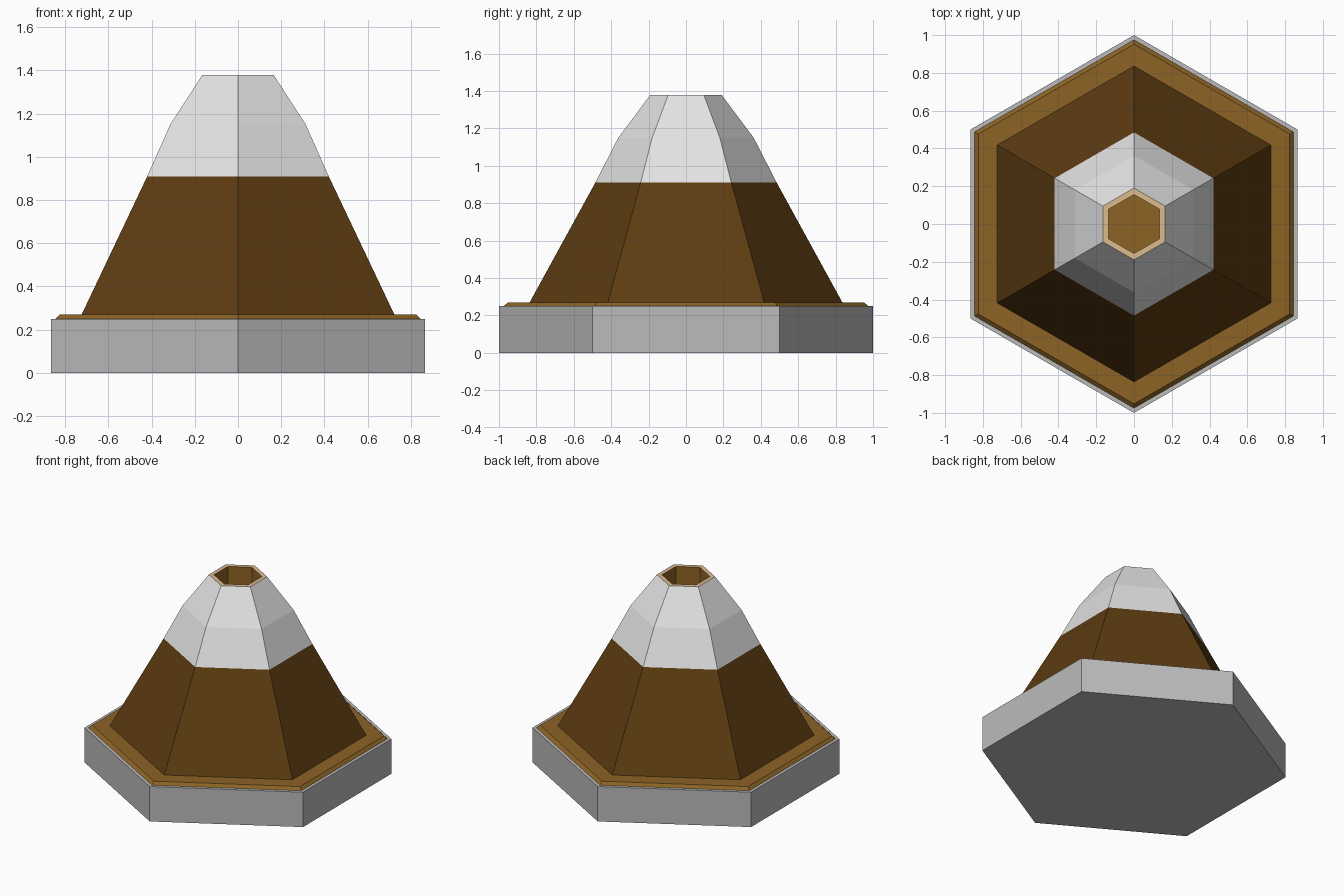
import bpy, bmesh, math

if "Cube" in bpy.data.objects:
    bpy.data.objects.remove(bpy.data.objects["Cube"])


def material(name, rgb):
    """Flat colour from display (sRGB) values 0-255."""
    def lin(c):
        c /= 255
        return c / 12.92 if c <= 0.04045 else ((c + 0.055) / 1.055) ** 2.4
    m = bpy.data.materials.new(name)
    m.diffuse_color = (*[lin(c) for c in rgb], 1)
    m.use_nodes = True
    m.node_tree.nodes["Principled BSDF"].inputs["Base Color"].default_value = m.diffuse_color
    return m


stone = material("grey stone", (187, 187, 187))
dirt = material("brown dirt", (140, 99, 37))
rock = material("dark rock", (93, 60, 17))
snow = material("snow", (227, 227, 227))
rim = material("tan rim", (220, 187, 143))


def hex_stack(name, profile, mats, bands):
    """Loft hexagons (corners on +-y) through (radius, z) pairs, capping both ends.
    bands gives a material index for each step of the profile, then the last cap."""
    bm = bmesh.new()
    rings = []
    for r, z in profile:
        rings.append([bm.verts.new((r * math.sin(i * math.pi / 3),
                                    -r * math.cos(i * math.pi / 3), z))
                      for i in range(6)])
    bm.faces.new(rings[0][::-1]).material_index = bands[0]
    for low, high, mat in zip(rings, rings[1:], bands):
        for i in range(6):
            j = (i + 1) % 6
            bm.faces.new((low[i], low[j], high[j], high[i])).material_index = mat
    bm.faces.new(rings[-1]).material_index = bands[-1]
    me = bpy.data.meshes.new(name)
    bm.to_mesh(me)
    bm.free()
    for m in mats:
        me.materials.append(m)
    ob = bpy.data.objects.new(name, me)
    bpy.context.collection.objects.link(ob)
    return ob


# Stone tile
hex_stack("stone_base", [(1.0, 0), (1.0, 0.25)], [stone], [0, 0])

# Thin bevelled layer of dirt on the tile
hex_stack("dirt_layer", [(0.975, 0.25), (0.952, 0.27)], [dirt], [0, 0])

# Mountain: rock slope, two snow bands, tan rim, sunken crater
hex_stack("volcano",
          [(0.836, 0.27), (0.485, 0.91), (0.362, 1.15), (0.19, 1.38),
           (0.156, 1.38), (0.156, 1.13)],
          [rock, snow, rim, dirt], [0, 1, 1, 2, 3, 3])
